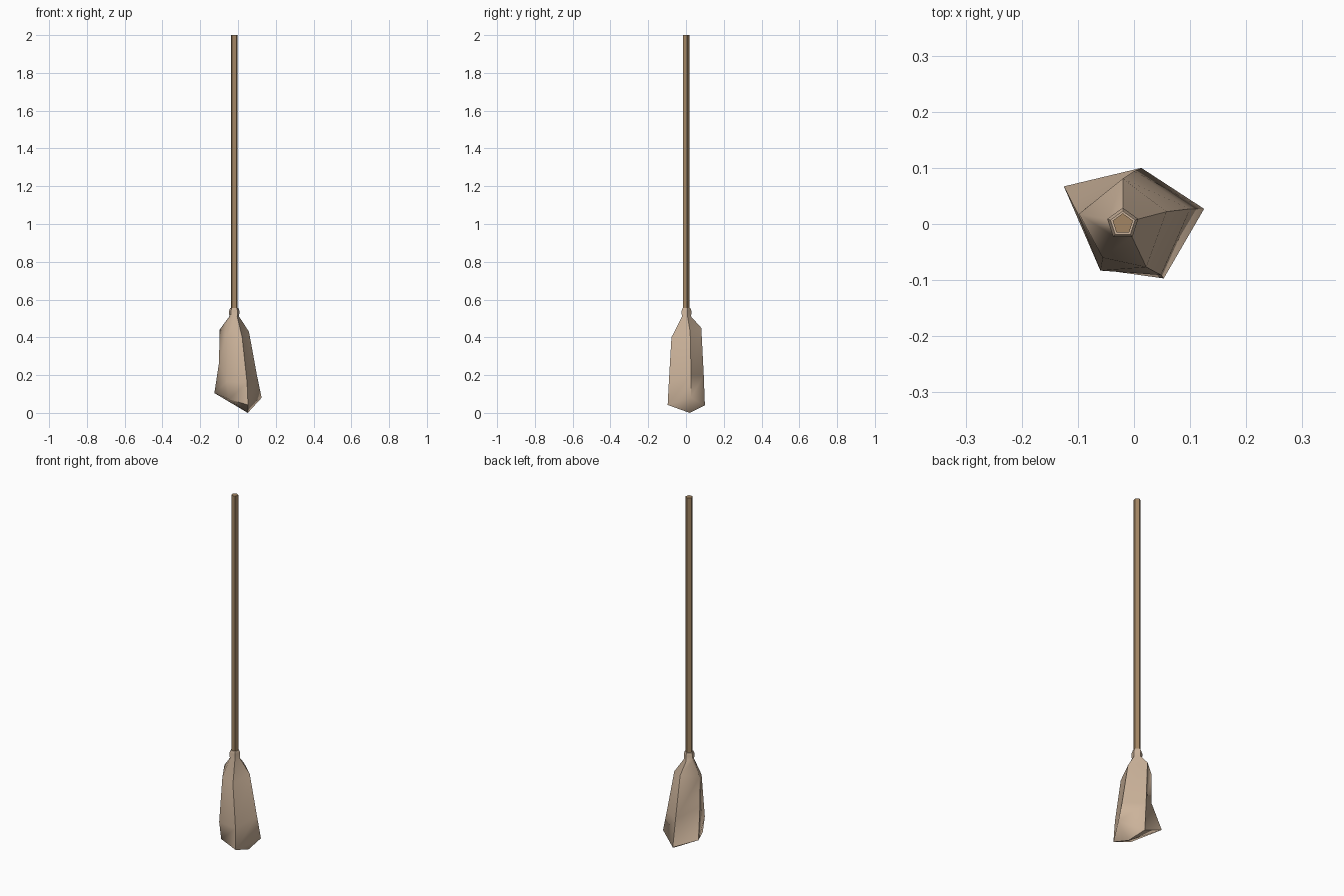
import bpy, bmesh, math

if "Cube" in bpy.data.objects:
    bpy.data.objects.remove(bpy.data.objects["Cube"])

AXIS_X = -0.02   # the stick sits slightly left of the middle
SIDES = 5


def material(name, rgb):
    m = bpy.data.materials.new(name)
    m.diffuse_color = (*rgb, 1)
    m.use_nodes = True
    m.node_tree.nodes["Principled BSDF"].inputs["Base Color"].default_value = m.diffuse_color
    return m


wood = material("wood brown", (0.36, 0.235, 0.125))
straw = material("straw tan", (0.60, 0.45, 0.325))


def pentagon(radius, z):
    """Five points, counter-clockwise from +y."""
    return [(AXIS_X - radius * math.sin(i * math.tau / SIDES),
             radius * math.cos(i * math.tau / SIDES), z) for i in range(SIDES)]


def loft(name, rings, mat, tip=None, smooth=None):
    """Skin rings from top to bottom; the bottom closes flat or on a tip."""
    bm = bmesh.new()
    loops = [[bm.verts.new(p) for p in ring] for ring in rings]
    bm.faces.new(loops[0])
    for up, low in zip(loops, loops[1:]):
        for i in range(SIDES):
            j = (i + 1) % SIDES
            bm.faces.new((up[i], low[i], up[j]))
            bm.faces.new((low[i], low[j], up[j]))
    if tip:
        t = bm.verts.new(tip)
        for i in range(SIDES):
            bm.faces.new((loops[-1][(i + 1) % SIDES], loops[-1][i], t))
    else:
        bm.faces.new(loops[-1][::-1])
    bmesh.ops.recalc_face_normals(bm, faces=bm.faces)
    mesh = bpy.data.meshes.new(name)
    bm.to_mesh(mesh)
    bm.free()
    mesh.materials.append(mat)
    ob = bpy.data.objects.new(name, mesh)
    bpy.context.collection.objects.link(ob)
    if smooth:
        bpy.ops.object.select_all(action='DESELECT')
        ob.select_set(True)
        bpy.context.view_layer.objects.active = ob
        bpy.ops.object.shade_smooth_by_angle(angle=math.radians(smooth))
    return ob


# Long stick
loft("broom_stick", [pentagon(0.019, 2.0), pentagon(0.019, 0.5)], wood)

# Bundle of bristles: collar, tilted shoulder, belly, ragged lower rim
shoulder = [(-0.02, 0.081, 0.45), (-0.098, 0.018, 0.44), (-0.056, -0.06, 0.41),
            (0.022, -0.077, 0.40), (0.058, 0.022, 0.43)]
belly = [(0.0, 0.094, 0.20), (-0.10, 0.018, 0.27), (-0.06, -0.083, 0.165),
         (0.048, -0.091, 0.16), (0.10, 0.027, 0.20)]
rim = [(0.013, 0.10, 0.04), (-0.125, 0.067, 0.105), (-0.047, -0.083, 0.072),
       (0.053, -0.097, 0.042), (0.125, 0.027, 0.08)]
loft("bristles", [pentagon(0.023, 0.555), pentagon(0.029, 0.54), pentagon(0.027, 0.51),
                  shoulder, belly, rim], straw, tip=(0.052, 0.02, 0.0), smooth=60)
